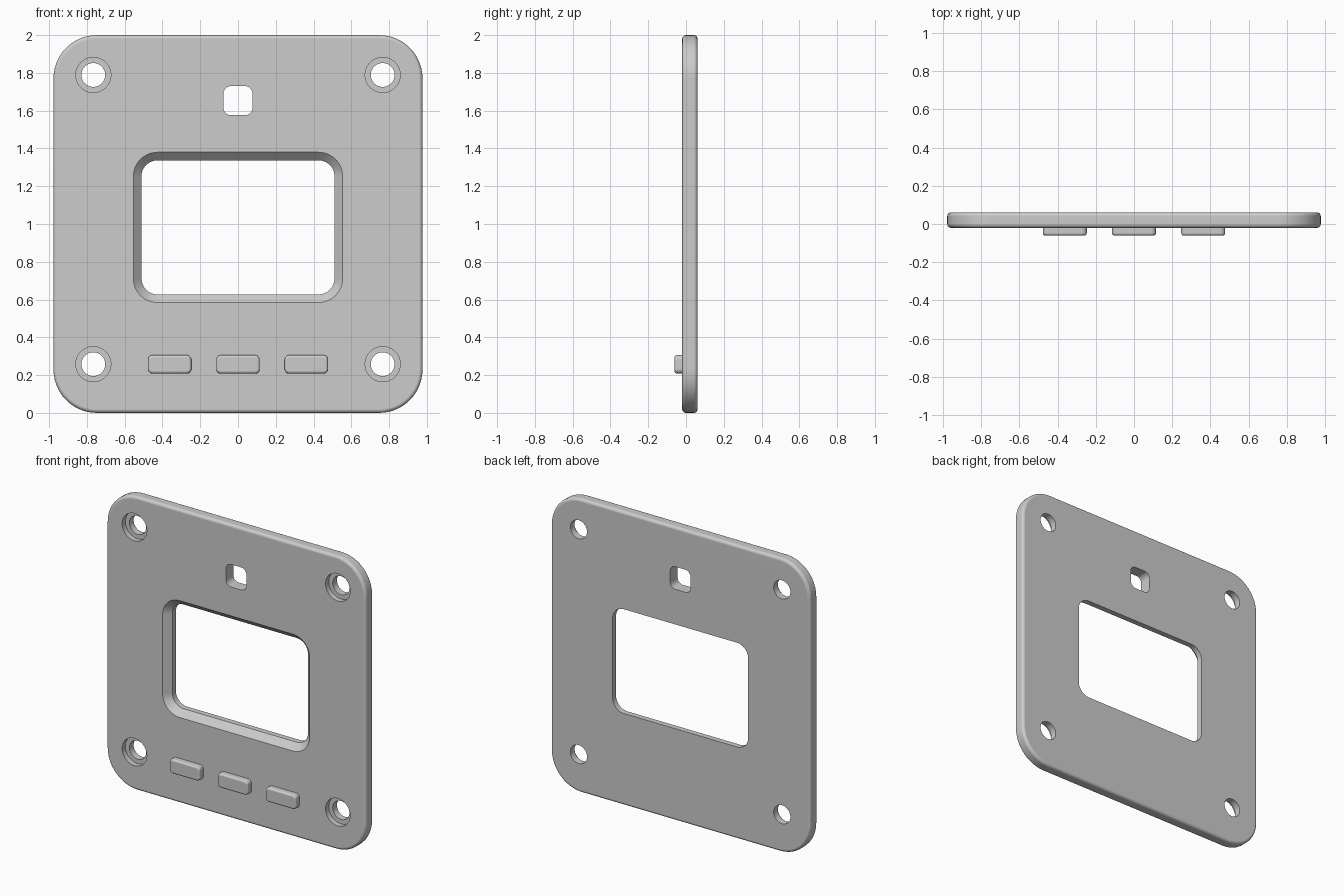
import bpy, bmesh
from math import sin, cos, pi

cube = bpy.data.objects.get("Cube")
if cube:
    bpy.data.objects.remove(cube)

FRONT, BACK = -0.02, 0.061
OVER = 0.02  # how far the cutters reach past the plate

grey = bpy.data.materials.new("plain_grey")
grey.use_nodes = True
grey.diffuse_color = (0.604, 0.604, 0.604, 1)
bsdf = grey.node_tree.nodes["Principled BSDF"]
bsdf.inputs["Base Color"].default_value = grey.diffuse_color


def ring(bm, cx, cz, hw, hh, r, y, grow, seg=12):
    """Closed rounded-rectangle loop in the xz plane, offset outward by grow."""
    verts = []
    for q, (sx, sz) in enumerate([(1, 1), (-1, 1), (-1, -1), (1, -1)]):
        for i in range(seg + 1):
            a = (q + i / seg) * pi / 2
            verts.append(bm.verts.new((cx + sx * (hw - r) + (r + grow) * cos(a), y,
                                       cz + sz * (hh - r) + (r + grow) * sin(a))))
    return verts


def solid(bm, shape, steps):
    """Closed solid lofted along y through (y, grow) steps."""
    loops = [ring(bm, *shape, y, grow) for y, grow in steps]
    for a, b in zip(loops, loops[1:]):
        for i in range(len(a)):
            j = (i + 1) % len(a)
            bm.faces.new((a[i], a[j], b[j], b[i]))
    bm.faces.new(loops[0])
    bm.faces.new(loops[-1])


def fillet(y, inward, r, n=5):
    """Quarter-round steps from the flat face at y to the side wall."""
    return [(y + inward * r * (1 - cos(t)), -r * (1 - sin(t)))
            for t in [i / n * pi / 2 for i in range(n + 1)]]


def make_object(bm, name):
    bmesh.ops.remove_doubles(bm, verts=bm.verts, dist=1e-5)
    bmesh.ops.recalc_face_normals(bm, faces=bm.faces)
    mesh = bpy.data.meshes.new(name)
    bm.to_mesh(mesh)
    bm.free()
    mesh.materials.append(grey)
    ob = bpy.data.objects.new(name, mesh)
    bpy.context.collection.objects.link(ob)
    return ob


def activate(ob):
    bpy.ops.object.select_all(action='DESELECT')
    ob.select_set(True)
    bpy.context.view_layer.objects.active = ob


def shade(ob):
    """Smooth the rounds while the large flat faces stay flat."""
    activate(ob)
    bpy.ops.object.shade_smooth_by_angle(angle=pi / 6)
    ob.modifiers.new("flat_faces", 'WEIGHTED_NORMAL').keep_sharp = True


# Faceplate blank with rounded edges front and back
bm = bmesh.new()
solid(bm, (0, 1, 0.977, 1, 0.23),
      fillet(FRONT, 1, 0.02) + fillet(BACK, -1, 0.02)[::-1])
plate = make_object(bm, "faceplate")

# Openings: display window with bevelled front lip, sensor window, screw holes
bm = bmesh.new()
LIP = 0.043
solid(bm, (0, 0.982, 0.511, 0.355, 0.085),
      [(FRONT - OVER, LIP + OVER), (FRONT + LIP, 0), (BACK + OVER, 0)])
solid(bm, (0, 1.653, 0.077, 0.077, 0.04), [(FRONT - OVER, 0), (BACK + OVER, 0)])
for x in (-0.766, 0.766):
    for z in (0.258, 1.789):
        solid(bm, (x, z, 0.063, 0.063, 0.063),
              [(FRONT - OVER, 0.03), (FRONT + 0.035, 0.03),
               (FRONT + 0.035, 0), (BACK + OVER, 0)])
cutter = make_object(bm, "openings_cutter")
cutter.hide_render = True

cut = plate.modifiers.new("openings", 'BOOLEAN')
cut.operation = 'DIFFERENCE'
cut.solver = 'EXACT'
cut.object = cutter
activate(plate)
bpy.ops.object.modifier_apply(modifier=cut.name)
bpy.data.objects.remove(cutter)
shade(plate)

# Three push buttons, seated slightly into the plate
for name, x in (("right_button", -0.362), ("middle_button", 0), ("left_button", 0.362)):
    bm = bmesh.new()
    solid(bm, (x, 0.257, 0.115, 0.049, 0.025),
          fillet(-0.061, 1, 0.014) + [(FRONT + 0.005, 0)])
    shade(make_object(bm, name))
